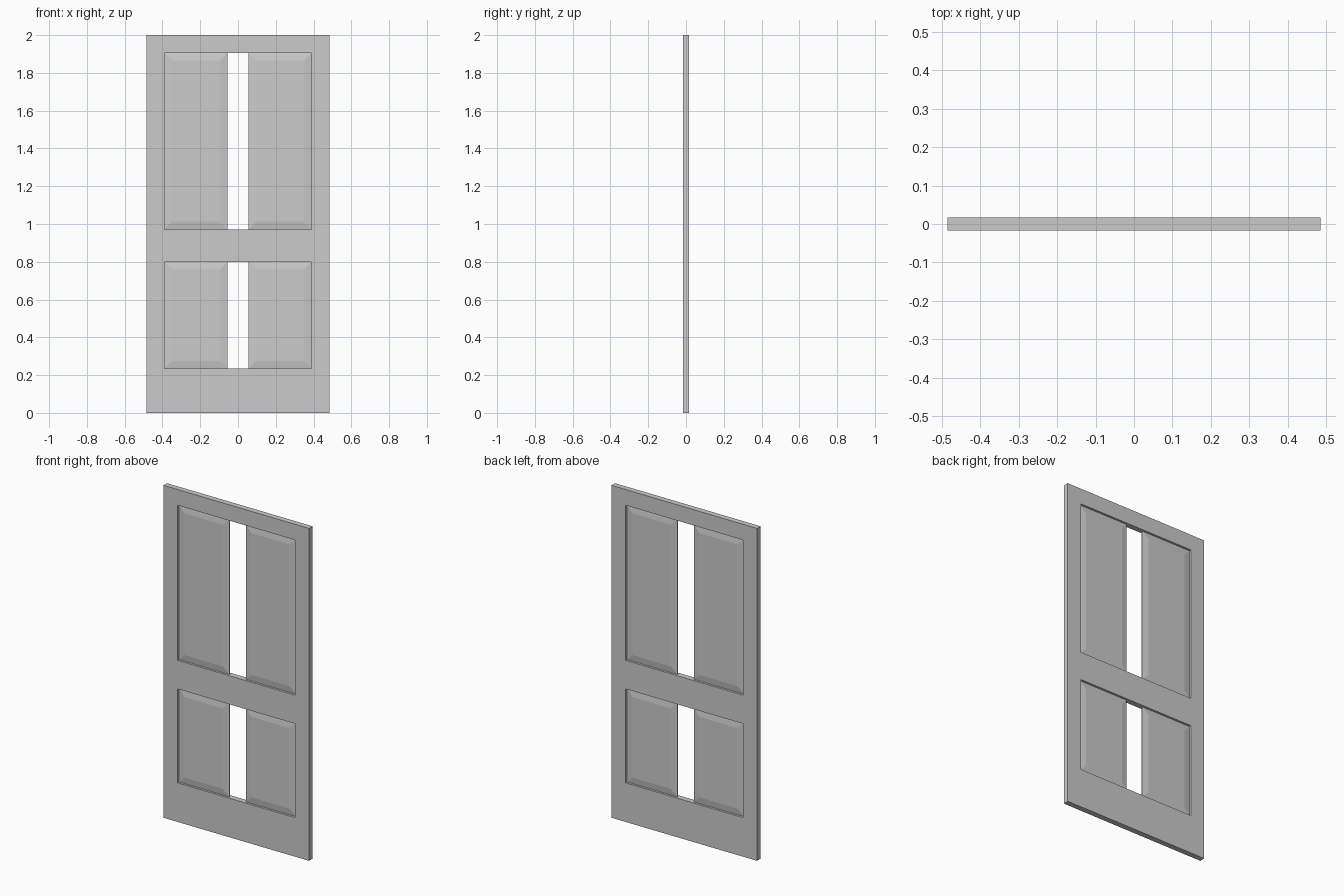
import bpy, bmesh

if "Cube" in bpy.data.objects:
    bpy.data.objects.remove(bpy.data.objects["Cube"])


def make_object(name, bm):
    bmesh.ops.recalc_face_normals(bm, faces=bm.faces)
    mesh = bpy.data.meshes.new(name)
    bm.to_mesh(mesh)
    bm.free()
    obj = bpy.data.objects.new(name, mesh)
    bpy.context.collection.objects.link(obj)
    return obj


def box(name, x0, x1, z0, z1, half_depth):
    bm = bmesh.new()
    bmesh.ops.create_cube(bm, size=1)
    for v in bm.verts:
        v.co.x = (x0 + x1) / 2 + v.co.x * (x1 - x0)
        v.co.y *= 2 * half_depth
        v.co.z = (z0 + z1) / 2 + v.co.z * (z1 - z0)
    return make_object(name, bm)


def raised_panel(name, x0, x1, z0, z1, edge=0.004, field=0.010, slope=0.04):
    # Thin edge, sloping up to a flat raised field on both faces
    bm = bmesh.new()
    rings = []
    for inset, y in ((slope, -field), (0, -edge), (0, edge), (slope, field)):
        a, b, c, d = x0 + inset, x1 - inset, z0 + inset, z1 - inset
        rings.append([bm.verts.new((x, y, z))
                      for x, z in ((a, c), (b, c), (b, d), (a, d))])
    for r, s in zip(rings, rings[1:]):
        for i in range(4):
            j = (i + 1) % 4
            bm.faces.new((r[i], r[j], s[j], s[i]))
    bm.faces.new(rings[0])
    bm.faces.new(rings[-1])
    return make_object(name, bm)


OUTER, INNER, GAP = 0.485, 0.39, 0.055

# Cross rails
for name, z0, z1 in (("bottom_rail", 0, 0.235),
                     ("middle_rail", 0.80, 0.972),
                     ("top_rail", 1.905, 2.0)):
    box(name, -INNER, INNER, z0, z1, 0.017)

# Stiles and the raised panels on each side of the open centre
for side, s in (("left", -1), ("right", 1)):
    xs = sorted((s * INNER, s * OUTER))
    box(side + "_stile", xs[0], xs[1], 0, 2.0, 0.0165)
    px = sorted((s * GAP, s * INNER))
    for level, z0, z1 in (("lower", 0.235, 0.80), ("upper", 0.972, 1.905)):
        raised_panel(f"{side}_{level}_panel", px[0], px[1], z0, z1)
